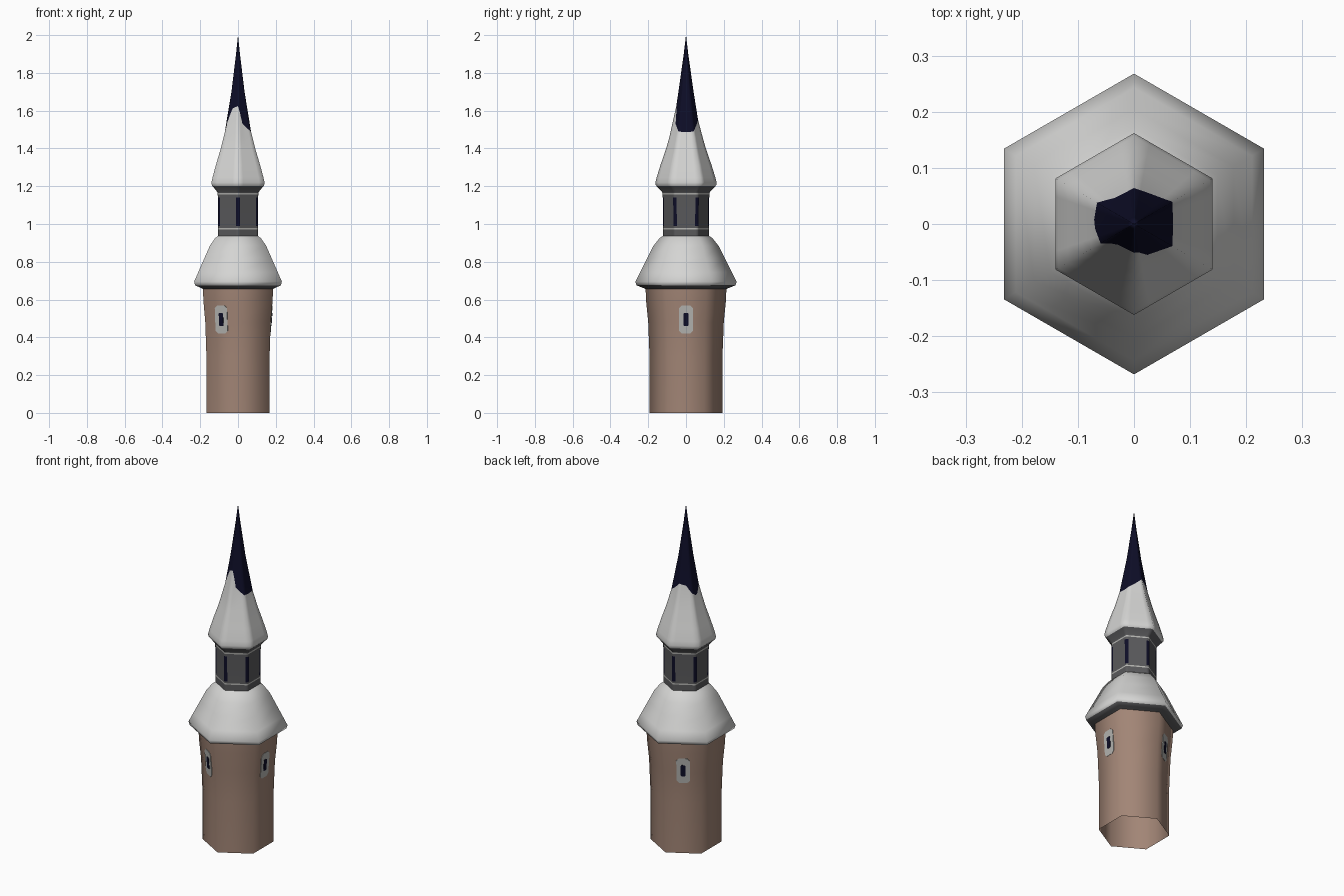
import bpy, bmesh, math
from mathutils import Vector, Matrix

if "Cube" in bpy.data.objects:
    bpy.data.objects.remove(bpy.data.objects["Cube"])


def material(name, r, g, b):
    m = bpy.data.materials.new(name)
    m.diffuse_color = (r, g, b, 1)
    m.use_nodes = True
    m.node_tree.nodes["Principled BSDF"].inputs["Base Color"].default_value = m.diffuse_color
    return m


BRICK = material("warm_brick", 0.36, 0.235, 0.18)
SNOW = material("pale_roof", 0.66, 0.66, 0.65)
GREY = material("dark_stone", 0.10, 0.10, 0.105)
NAVY = material("midnight_blue", 0.004, 0.004, 0.02)
FRAME = material("window_stone", 0.46, 0.46, 0.44)


def hex_point(t, radius):
    """Point on a hexagon outline; t runs 0..6, corners at whole numbers."""
    k, f = int(t), t - int(t)
    a, b = (Vector((math.cos(x), math.sin(x)))
            for x in (math.radians(30 + 60 * k), math.radians(90 + 60 * k)))
    return a.lerp(b, f) * radius


def finish(bm, name, mats, angle=None):
    mesh = bpy.data.meshes.new(name)
    bm.to_mesh(mesh)
    bm.free()
    for m in mats:
        mesh.materials.append(m)
    ob = bpy.data.objects.new(name, mesh)
    bpy.context.collection.objects.link(ob)
    if angle:
        bpy.ops.object.select_all(action='DESELECT')
        ob.select_set(True)
        bpy.context.view_layer.objects.active = ob
        bpy.ops.object.shade_smooth_by_angle(angle=math.radians(angle))
    return ob


def loft(name, rings, cols, mats, rule, angle=65):
    """Hexagonal skin. rings: functions t -> (radius, z); rule(band, t) -> slot."""
    bm = bmesh.new()
    grid = []
    for ring in rings:
        row = []
        for t in cols:
            r, z = ring(t)
            row.append(bm.verts.new((*hex_point(t, r), z)))
        grid.append(row)
    n = len(cols)
    for i in range(len(grid) - 1):
        for j in range(n):
            k = (j + 1) % n
            f = bm.faces.new((grid[i][j], grid[i][k], grid[i + 1][k], grid[i + 1][j]))
            f.material_index = rule(i, (cols[j] + (cols[k] or 6)) / 2)
    bmesh.ops.remove_doubles(bm, verts=bm.verts, dist=1e-5)
    return finish(bm, name, mats, angle)


def flat(points):
    return [lambda t, p=p: p for p in points]


def interp(pairs, x):
    for (x0, y0), (x1, y1) in zip(pairs, pairs[1:]):
        if x <= x1:
            return y0 + (y1 - y0) * (x - x0) / (x1 - x0)
    return pairs[-1][1]


CORNERS = list(range(6))

# Brick shaft, open underneath, widening slightly near the top
loft("tower_shaft", flat([(0.193, 0), (0.193, 0.3), (0.2, 0.48), (0.212, 0.6), (0.214, 0.67)]),
     CORNERS, [BRICK], lambda i, t: 0)

# Lower bell roof with dark underside
loft("lower_roof", flat([(0.205, 0.652), (0.235, 0.665), (0.262, 0.675), (0.268, 0.695),
                         (0.243, 0.745), (0.205, 0.82), (0.172, 0.885), (0.14, 0.925),
                         (0.11, 0.945)]),
     CORNERS, [SNOW, GREY], lambda i, t: 1 if i < 2 else 0)


# Lantern: dark slits at the corners, thin pale bands
def lantern_rule(i, t):
    if i in (1, 5):
        return 1
    return 2 if i == 3 and abs(t - round(t)) < 0.1 else 0


loft("lantern", flat([(0.122, 0.92), (0.122, 0.972), (0.122, 0.98), (0.122, 0.99), (0.123, 1.14),
                      (0.124, 1.155), (0.124, 1.163), (0.127, 1.17), (0.155, 1.2)]),
     [k + d for k in range(6) for d in (0, 0.1, 0.9)], [GREY, FRAME, NAVY], lantern_rule)

# Spire: pale below, dark tip above a wavy border
SPIRE = [(1.195, 0.15), (1.205, 0.16), (1.22, 0.162), (1.245, 0.156), (1.31, 0.136), (1.4, 0.105),
         (1.46, 0.088), (1.5, 0.076), (1.55, 0.064), (1.6, 0.055), (1.7, 0.04), (1.8, 0.026),
         (1.9, 0.012), (2.0, 0.0)]
# border height against outline position (0 = right-back corner, 4 = front corner)
BORDER = [(0, 1.49), (1, 1.55), (1.6, 1.54), (2, 1.5), (2.5, 1.475), (3, 1.53), (3.3, 1.61),
          (4, 1.625), (4.2, 1.59), (4.4, 1.53), (5, 1.49), (5.5, 1.485), (6, 1.49)]


def border(t):
    z = interp(BORDER, t)
    return interp(SPIRE, z), z


low = [(r, z) for z, r in SPIRE if z <= 1.46]
high = [(r, z) for z, r in SPIRE if z >= 1.7]
loft("spire", flat(low) + [border] + flat(high), [k / 5 for k in range(30)],
     [SNOW, NAVY], lambda i, t: 1 if i >= len(low) else 0)


# Windows on three alternate faces: chamfered frame plate and a dark slit plate
def plate(name, angle, dist, w, h, cut, mat, thick):
    bm = bmesh.new()
    a, b = w / 2, h / 2
    pts = [(a, cut - b), (a, b - cut), (a - cut, b), (cut - a, b),
           (-a, b - cut), (-a, cut - b), (cut - a, -b), (a - cut, -b)]
    face = bm.faces.new([bm.verts.new((0, y, z)) for y, z in pts])
    ext = bmesh.ops.extrude_face_region(bm, geom=[face])
    moved = [v for v in ext["geom"] if isinstance(v, bmesh.types.BMVert)]
    bmesh.ops.translate(bm, verts=moved, vec=(thick, 0, 0))
    bmesh.ops.recalc_face_normals(bm, faces=bm.faces)
    tilt = Matrix.Rotation(math.radians(4), 4, 'Y')
    bm.transform(Matrix.Rotation(math.radians(angle), 4, 'Z')
                 @ Matrix.Translation((dist, 0, 0.495)) @ tilt)
    finish(bm, name, [mat])


for n, ang in enumerate((0, 120, 240)):
    plate(f"window_frame_{n + 1}", ang, 0.171, 0.074, 0.15, 0.015, FRAME, 0.007)
    plate(f"window_slit_{n + 1}", ang, 0.175, 0.026, 0.068, 0.004, NAVY, 0.005)
